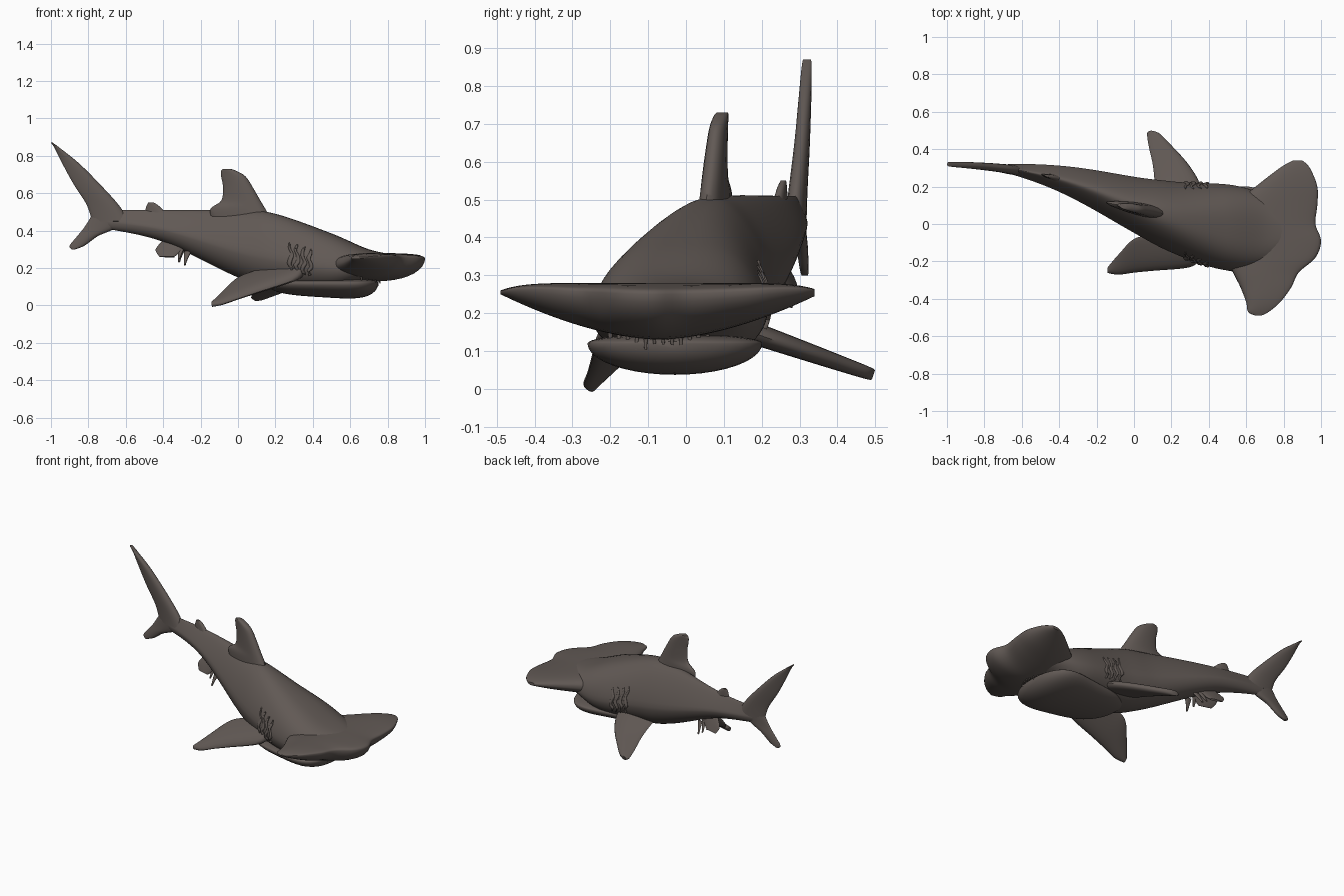
import bpy, bmesh, math, random
from mathutils import Vector

random.seed(4)
cube = bpy.data.objects.get("Cube")
if cube:
    bpy.data.objects.remove(cube, do_unlink=True)

skin = bpy.data.materials.new("grey_brown_skin")
skin.use_nodes = True
skin.diffuse_color = (0.12, 0.1, 0.09, 1)
skin.node_tree.nodes["Principled BSDF"].inputs["Base Color"].default_value = skin.diffuse_color


def smooth(rows, steps):
    """Catmull-Rom resampling of rows of numbers."""
    result = []
    for i in range(len(rows) - 1):
        before, start = rows[max(i - 1, 0)], rows[i]
        end, after = rows[i + 1], rows[min(i + 2, len(rows) - 1)]
        for step in range(steps):
            t = step / steps
            result.append([
                q + t / 2 * (r - p + t * (2 * p - 5 * q + 4 * r - s
                                          + t * (3 * (q - r) + s - p)))
                for p, q, r, s in zip(before, start, end, after)])
    return result + [list(rows[-1])]


def angles(count):
    return [math.tau * i / count for i in range(count)]


def loft(name, rings):
    """Skin closed rings of points and cap both ends."""
    bm = bmesh.new()
    loops = [[bm.verts.new(point) for point in ring] for ring in rings]
    count = len(loops[0])
    for near, far in zip(loops, loops[1:]):
        for i in range(count):
            j = (i + 1) % count
            bm.faces.new((near[i], near[j], far[j], far[i]))
    bm.faces.new(loops[0])
    bm.faces.new(loops[-1])
    bmesh.ops.recalc_face_normals(bm, faces=bm.faces)
    mesh = bpy.data.meshes.new(name)
    bm.to_mesh(mesh)
    bm.free()
    mesh.materials.append(skin)
    obj = bpy.data.objects.new(name, mesh)
    bpy.context.collection.objects.link(obj)
    bpy.ops.object.select_all(action='DESELECT')
    obj.select_set(True)
    bpy.context.view_layer.objects.active = obj
    bpy.ops.object.shade_smooth_by_angle(angle=math.radians(50))


def fin(name, thickness, place, rows):
    """Rows hold span, leading and trailing position; place maps them to space."""
    rows = smooth(rows, 6)
    leads = [place(lead, span) for span, lead, trail in rows]
    trails = [place(trail, span) for span, lead, trail in rows]
    middles = [(a + b) / 2 for a, b in zip(leads, trails)]
    last = len(rows) - 1
    rings = []
    for i, middle in enumerate(middles):
        half = (leads[i] - trails[i]) / 2
        along = middles[min(i + 1, last)] - middles[max(i - 1, 0)]
        depth = half.cross(along).normalized() * thickness / 2 * (1 - 0.6 * i / last)
        rings.append([middle + half * math.cos(a)
                      + depth * math.sin(a) * (1 + 0.4 * math.cos(a))
                      for a in angles(20)])
    loft(name, rings)


def spine(x):
    """Sideways bend of the swimming body."""
    return 0.14 - 0.19 * math.tanh(2 * x + 0.2)


def on_midline(x, z):
    return Vector((x, spine(x), z))


def body_point(row, a):
    """Full section at the front, narrowing to a ridged back toward the tail."""
    x, width, low, top = row
    middle = low + 0.4 * (top - low)
    across, up = math.cos(a), math.sin(a)
    fullness = 0.3 * min(max(2 * x, 0), 1)
    across = math.copysign(abs(across) ** (1 - fullness), across)
    ridge = min(max(0.35 - x / 2, 0), 0.6) * max(up, 0)
    height = top - middle if up > 0 else middle - low
    return Vector((x, spine(x) + width * across * (1 - ridge), middle + height * up))


# Trunk: position, half width, belly height, back height
trunk = smooth([(-0.7, 0.02, 0.41, 0.51), (-0.4, 0.07, 0.34, 0.51),
                (0, 0.15, 0.15, 0.51), (0.2, 0.19, 0.095, 0.49),
                (0.5, 0.23, 0.08, 0.385), (0.7, 0.19, 0.14, 0.3),
                (0.85, 0.1, 0.15, 0.27)], 9)
loft("trunk", [[body_point(row, a) for a in angles(48)] for row in trunk])

# Lower jaw: a blunt shell that tapers back into the belly
rings = []
for i in range(1, 28):
    reach = -math.cos(math.pi * i / 28)
    size = math.sqrt(1 - reach ** 4) * (0.8 + 0.2 * reach)
    x = 0.45 + 0.3 * reach
    rings.append([(x, spine(x) * (1 - size) - 0.03 * size + 0.265 * size * math.cos(a),
                   0.12 + size * math.sin(a) * (0.03 if math.sin(a) > 0 else 0.095))
                  for a in angles(40)])
loft("lower_jaw", rings)

# Hammer head from right tip to left tip: side position, front edge, rear edge
outline = smooth([(-0.49, 0.68, 0.65), (-0.47, 0.72, 0.61), (-0.42, 0.78, 0.6),
                  (-0.34, 0.84, 0.57), (-0.26, 0.88, 0.53), (-0.18, 0.97, 0.5),
                  (-0.09, 1, 0.5), (0, 0.97, 0.5), (0.1, 0.98, 0.53),
                  (0.2, 0.98, 0.65), (0.3, 0.94, 0.78), (0.34, 0.9, 0.85)], 5)
rings = []
for y, front, rear in outline:
    spread = abs(y + 0.07) / 0.42
    low = 0.13 + 0.12 * spread ** 1.7
    top = 0.28 - 0.02 * spread ** 8
    ring = []
    for a in angles(36):
        forward, up = (1 + math.cos(a)) / 2, math.sin(a)
        edge = low + (top - low) * (0.5 + 0.3 * forward)
        rise = (top - edge) * up ** 0.7 if up > 0 else (edge - low) * up
        ring.append((rear + (front - rear) * forward, y, edge + rise))
    rings.append(ring)
loft("hammer_head", rings)

# Fins on the midline
fin("dorsal_fin", 0.07, lambda x, z: Vector((x, 0.085 - 0.2 * x, z)),
    [(0.42, 0.2, -0.12), (0.51, 0.15, -0.15), (0.56, 0.12, -0.09),
     (0.63, 0.08, -0.08), (0.69, 0.04, -0.09), (0.72, -0.01, -0.09),
     (0.73, -0.04, -0.08)])
fin("rear_dorsal_fin", 0.03, on_midline,
    [(0.49, -0.38, -0.5), (0.53, -0.42, -0.49), (0.55, -0.45, -0.48)])
fin("tail_upper_lobe", 0.05, on_midline,
    [(0.45, -0.58, -0.78), (0.54, -0.64, -0.81), (0.65, -0.74, -0.88),
     (0.76, -0.85, -0.94), (0.84, -0.95, -0.98), (0.87, -0.99, -1)])
fin("tail_lower_lobe", 0.04, on_midline,
    [(0.5, -0.64, -0.77), (0.42, -0.65, -0.82), (0.37, -0.75, -0.86),
     (0.32, -0.82, -0.9), (0.3, -0.87, -0.89)])

# Pectoral fins, each lying in its own sloping plane
fin("left_pectoral_fin", 0.06, lambda x, y: Vector((x, y, 0.21 - 0.35 * y)),
    [(0.1, 0.38, 0.11), (0.22, 0.35, 0.11), (0.32, 0.29, 0.1),
     (0.41, 0.21, 0.08), (0.48, 0.14, 0.07), (0.495, 0.1, 0.08)])
fin("right_pectoral_fin", 0.06,
    lambda y, x: Vector((x, y, 0.2 + 0.27 * x + 0.63 * y)),
    [(0.36, -0.18, -0.05), (0.3, -0.23, -0.04), (0.1, -0.25, -0.06),
     (0, -0.26, -0.08), (-0.08, -0.27, -0.16), (-0.14, -0.26, -0.23)])

# Paired parts: ragged pelvic fins and gill flaps
for name, side in (("left", 1), ("right", -1)):
    def beside(x, z):
        return Vector((x, spine(x) + side * (0.18 - z / 2), z))

    fin(name + "_pelvic_fin", 0.03, beside,
        [(0.35, -0.24, -0.4), (0.3, -0.29, -0.44), (0.26, -0.34, -0.42)])
    for k in range(5):
        x = -0.27 - 0.03 * k
        z = 0.22 + 0.02 * k + random.uniform(-0.01, 0.01)
        fin(f"{name}_pelvic_shred_{k}", 0.015, beside,
            [(z + 0.07, x + 0.02, x - 0.02), (z + 0.03, x, x - 0.02),
             (z, x - 0.01, x - 0.02)])

    def on_flank(x, a):
        row = min(trunk, key=lambda r: abs(r[0] - x))
        point = body_point(row, a if side > 0 else math.pi - a)
        point.x = x
        return point

    for k in range(4):
        flap = []
        for step in range(7):
            x = 0.28 + 0.035 * k + 0.008 * math.sin(2 * step + k)
            wide = 0.003 + 0.008 * math.sin(math.pi * step / 6)
            flap.append((0.14 * step - 0.4, x + wide, x - wide))
        fin(f"{name}_gill_flap_{k}", 0.02, on_flank, flap)

# Teeth hanging in the gap between head and jaw
for k in range(13):
    across = k / 6 - 1
    x = 0.76 - 0.1 * across ** 2
    tip = 0.11 + random.uniform(-0.01, 0.01)
    fin(f"tooth_{k}", 0.015, lambda c, z: Vector((c, 0.14 * across - 0.06, z)),
        [(0.17, x + 0.01, x - 0.01), (0.14, x + 0.005, x - 0.005),
         (tip, x + 0.001, x - 0.001)])
